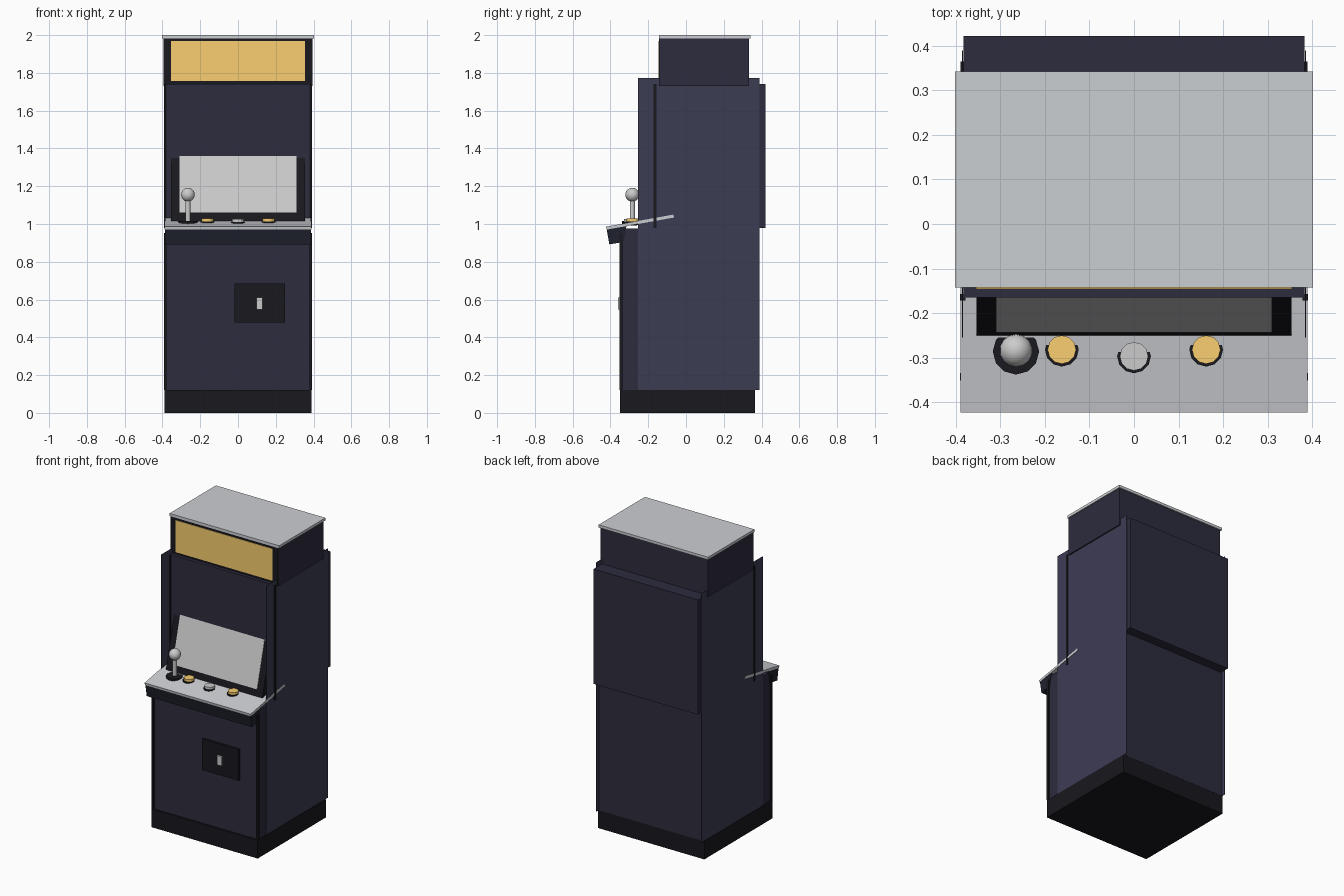
import bpy, bmesh, math

if "Cube" in bpy.data.objects:
    bpy.data.objects.remove(bpy.data.objects["Cube"])


def material(name, r, g, b):
    m = bpy.data.materials.new(name)
    m.diffuse_color = (r, g, b, 1)
    m.use_nodes = True
    m.node_tree.nodes["Principled BSDF"].inputs["Base Color"].default_value = m.diffuse_color
    return m


NAVY = material("navy", 0.026, 0.025, 0.048)
SIDE = material("side_blue", 0.046, 0.045, 0.088)
BLACK = material("black", 0.009, 0.009, 0.013)
TEAL = material("dark_teal", 0.013, 0.016, 0.026)
GOLD = material("gold", 0.95, 0.62, 0.16)
SILVER = material("silver", 0.6, 0.62, 0.65)


def finish(name, bm, mat):
    bmesh.ops.recalc_face_normals(bm, faces=bm.faces)
    me = bpy.data.meshes.new(name)
    bm.to_mesh(me)
    bm.free()
    ob = bpy.data.objects.new(name, me)
    bpy.context.collection.objects.link(ob)
    if mat:
        me.materials.append(mat)
    return ob


def prism(name, x0, x1, profile, mat):
    """Extrude a (y, z) profile from x0 to x1."""
    bm = bmesh.new()
    face = bm.faces.new([bm.verts.new((x0, y, z)) for y, z in profile])
    ext = bmesh.ops.extrude_face_region(bm, geom=[face])
    verts = [v for v in ext["geom"] if isinstance(v, bmesh.types.BMVert)]
    bmesh.ops.translate(bm, verts=verts, vec=(x1 - x0, 0, 0))
    return finish(name, bm, mat)


def box(name, x, y, z, mat):
    return prism(name, x[0], x[1],
                 [(y[0], z[0]), (y[1], z[0]), (y[1], z[1]), (y[0], z[1])], mat)


def disc(name, x, y, r, z0, z1, mat, sides=12):
    bm = bmesh.new()
    bmesh.ops.create_cone(bm, cap_ends=True, segments=sides, radius1=r,
                          radius2=r, depth=z1 - z0)
    bmesh.ops.translate(bm, verts=bm.verts, vec=(x, y, (z0 + z1) / 2))
    return finish(name, bm, mat)


# Cabinet: plinth, lower body, upper body, rear cover
box("plinth", (-0.39, 0.39), (-0.35, 0.365), (0, 0.12), BLACK)
box("lower_body", (-0.383, 0.383), (-0.337, 0.366), (0.12, 0.975), NAVY)
box("upper_body", (-0.383, 0.383), (-0.165, 0.422), (0.98, 1.742), NAVY)

# Thin side panels and edge trims on both sides
for s, side in ((-1, "left"), (1, "right")):
    box(side + "_side_panel", (s * 0.3835, s * 0.3865), (-0.255, 0.39),
        (0.12, 1.773), SIDE)
    box(side + "_upper_trim", (s * 0.378, s * 0.391), (-0.172, -0.157),
        (0.98, 1.742), BLACK)
    box(side + "_lower_trim", (s * 0.378, s * 0.391), (-0.351, -0.335),
        (0.12, 0.952), BLACK)

# Marquee box with frame, light panel and top sheet
box("marquee_box", (-0.395, 0.395), (-0.14, 0.333), (1.73, 1.982), NAVY)
box("marquee_frame", (-0.395, 0.395), (-0.143, -0.138), (1.73, 1.982), BLACK)
box("marquee_panel", (-0.355, 0.355), (-0.146, -0.14), (1.756, 1.968), GOLD)
box("top_sheet", (-0.402, 0.402), (-0.143, 0.342), (1.982, 2.0), SILVER)

# Leaning screen and its bezel, sunk into the upper body
prism("screen_bezel", -0.354, 0.354,
      [(-0.251, 1.015), (-0.15, 1.407), (-0.12, 1.40), (-0.12, 1.015)], BLACK)
prism("screen", -0.31, 0.31,
      [(-0.243, 1.06), (-0.16, 1.38), (-0.145, 1.38), (-0.228, 1.06)], None)

# Sloping control panel and the apron below it
panel = box("control_panel", (-0.389, 0.389), (-0.1815, 0.1815),
            (-0.008, 0.008), SILVER)
panel.location = (0, -0.2435, 1.01)
panel.rotation_euler.x = math.radians(10.2)
prism("control_apron", -0.386, 0.386,
      [(-0.42, 0.974), (-0.406, 0.892), (-0.33, 0.905), (-0.315, 0.993)], TEAL)

# Buttons with dark rings
for name, x, y, mat in (("left", -0.162, -0.282, GOLD),
                        ("middle", 0.0, -0.297, None),
                        ("right", 0.162, -0.282, GOLD)):
    dz = (y + 0.282) * 0.18
    disc(name + "_button_ring", x, y, 0.038, 0.995 + dz, 1.013 + dz, BLACK)
    disc(name + "_button", x, y, 0.032, 1.0 + dz, 1.029 + dz, mat)

# Joystick
disc("joystick_base", -0.265, -0.286, 0.052, 0.995, 1.016, BLACK)
disc("joystick_shaft", -0.265, -0.284, 0.013, 1.01, 1.135, None)
bm = bmesh.new()
bmesh.ops.create_uvsphere(bm, u_segments=14, v_segments=10, radius=0.037)
bmesh.ops.translate(bm, verts=bm.verts, vec=(-0.265, -0.284, 1.155))
for f in bm.faces:
    f.smooth = True
finish("joystick_ball", bm, None)

# Coin door and slot
box("coin_door", (-0.018, 0.25), (-0.35, -0.335), (0.478, 0.686), BLACK)
box("coin_slot", (0.097, 0.131), (-0.36, -0.345), (0.548, 0.61), None)
